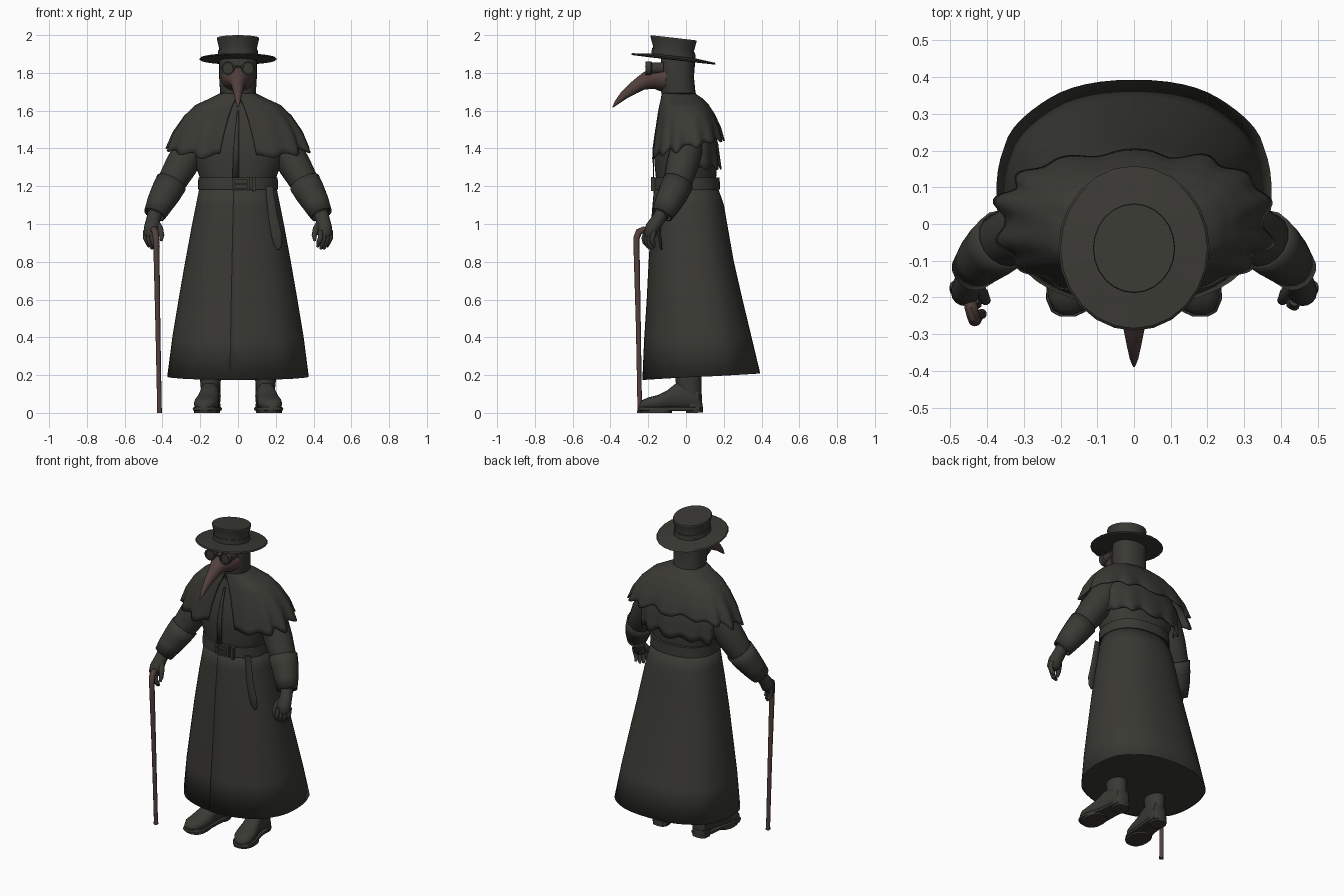
import bpy, bmesh, math
from mathutils import Vector

if "Cube" in bpy.data.objects:
    bpy.data.objects.remove(bpy.data.objects["Cube"])


def material(name, rgb):
    m = bpy.data.materials.new(name)
    m.diffuse_color = (*rgb, 1)
    m.use_nodes = True
    m.node_tree.nodes["Principled BSDF"].inputs["Base Color"].default_value = m.diffuse_color
    return m


CLOTH = material("dark_olive_cloth", (0.042, 0.041, 0.034))
BROWN = material("dark_red_brown", (0.085, 0.052, 0.047))


def loft(name, rings, mat, closed=True, caps=True, mirror=False, thick=0.0, angle=40):
    """Skin a list of equal-length rings."""
    bm = bmesh.new()
    vs = [[bm.verts.new(p) for p in r] for r in rings]
    n = len(rings[0])
    for a, b in zip(vs, vs[1:]):
        for i in range(n if closed else n - 1):
            j = (i + 1) % n
            bm.faces.new((a[i], a[j], b[j], b[i]))
    if caps and closed:
        bm.faces.new(vs[0])
        bm.faces.new(vs[-1])
    bmesh.ops.recalc_face_normals(bm, faces=bm.faces[:])
    me = bpy.data.meshes.new(name)
    bm.to_mesh(me)
    bm.free()
    ob = bpy.data.objects.new(name, me)
    bpy.context.collection.objects.link(ob)
    me.materials.append(mat)
    bpy.ops.object.select_all(action='DESELECT')
    ob.select_set(True)
    bpy.context.view_layer.objects.active = ob
    bpy.ops.object.shade_smooth_by_angle(angle=math.radians(angle))
    if thick:
        s = ob.modifiers.new("thickness", 'SOLIDIFY')
        s.thickness = thick
        s.offset = 0
    if mirror:
        ob.modifiers.new("mirror", 'MIRROR')
    return ob


def spow(v, e):
    return math.copysign(abs(v) ** (2 / e), v)


def body_pt(th, z, rx, yf, yb, e=2.3):
    """Point on a rounded body section; angle 0 is the front."""
    return Vector((rx * spow(math.sin(th), e),
                   (yf + yb) / 2 - (yb - yf) / 2 * spow(math.cos(th), e), z))


def body(name, secs, mat, n=40, e=2.3, **kw):
    return loft(name, [[body_pt(2 * math.pi * i / n, *s, e) for i in range(n)] for s in secs], mat, **kw)


def tube(name, pts, radii, mat, up=(0, 1, 0), axis=None, n=16, e=2.0, **kw):
    """Elliptical tube along a path; radii are (side, up) pairs."""
    P = [Vector(p) for p in pts]
    rings = []
    for k, p in enumerate(P):
        t = Vector(axis) if axis else P[min(k + 1, len(P) - 1)] - P[max(k - 1, 0)]
        t.normalize()
        side = t.cross(Vector(up)).normalized()
        nor = side.cross(t)
        a, b = radii[k] if isinstance(radii[k], tuple) else (radii[k], radii[k])
        rings.append([p + side * a * spow(math.cos(2 * math.pi * i / n), e)
                      + nor * b * spow(math.sin(2 * math.pi * i / n), e) for i in range(n)])
    return loft(name, rings, mat, **kw)


def resample(secs, steps):
    """Linear subdivision of section tables."""
    out = []
    for a, b in zip(secs, secs[1:]):
        out += [tuple(u + (v - u) * k / steps for u, v in zip(a, b)) for k in range(steps)]
    return out + [secs[-1]]


# Coat skirt: open sheet wrapped round with an overlapping front edge
skirt = [(1.21, .198, -.16, .16), (1.1, .22, -.17, .198), (1.0, .24, -.178, .215),
         (.8, .277, -.19, .25), (.6, .312, -.2, .295), (.4, .345, -.213, .342), (.192, .372, -.222, .39)]
rings = []
for k, (z, rx, yf, yb) in enumerate(skirt):
    w = k / (len(skirt) - 1)
    ring = []
    for i in range(65):
        th = -0.08 + i / 64 * (2 * math.pi + 0.16)
        s = 1 + 0.03 * max(0, 1 - i / 64 * 14)
        p = body_pt(th, z - 0.017 * w ** 3 * math.cos(th), rx * s, yf * s, yb)
        if abs(math.sin(th)) < .9:
            p.x *= 1 + 0.012 * w * w * math.cos(9 * th)
        ring.append(p)
    rings.append(ring)
loft("coat_skirt", rings, CLOTH, closed=False, thick=0.006)

# Underside of the skirt, closed around the boots
loft("skirt_underside", [[Vector((q.x * f, (q.y - .08) * f + .08, q.z + dz)) for q in rings[-1][1:-1]]
                         for f, dz in ((.99, .002), (.9, .02), (.6, .045), (.02, .05))], CLOTH)

# Coat torso
body("coat_torso", [(1.18, .195, -.155, .155), (1.25, .203, -.16, .16), (1.33, .235, -.168, .165),
                    (1.42, .25, -.165, .16), (1.52, .24, -.145, .14), (1.6, .18, -.12, .1),
                    (1.66, .09, -.11, .04)], CLOTH)
loft("coat_front_edge", [[Vector((x, y, z)) for x in (-.03 * w, .004)]
                         for w, y, z in ((1, -.172, 1.24), (.8, -.174, 1.4), (.5, -.16, 1.5), (.1, -.135, 1.6))],
     CLOTH, closed=False, thick=.006)


def cape(name, secs, a_top, a_hem, e, tilt, waves, depth):
    secs = resample(secs, 3)
    rings = []
    for k, (z, rx, yf, yb) in enumerate(secs):
        w = k / (len(secs) - 1)
        a = a_top + (a_hem - a_top) * w
        ring = []
        for i in range(145):
            th = a + (2 * math.pi - 2 * a) * i / 144
            c = math.cos(waves * th) * (0.7 + 0.3 * math.cos(4 * th + 1))
            s = 1 + depth * w ** 1.6 * c
            ring.append(body_pt(th, z - tilt * w ** 2 * math.cos(th) - 0.018 * w ** 2 * c,
                                rx * s, yf * s, yb * s, e))
        rings.append(ring)
    loft(name, rings, CLOTH, closed=False, thick=0.008, angle=60)


# Shoulder cape and the longer layer hanging under it at the back
cape("shoulder_cape", [(1.69, .09, -.125, .045), (1.66, .15, -.13, .085), (1.625, .225, -.14, .115),
                       (1.57, .282, -.152, .145), (1.49, .335, -.168, .175), (1.405, .367, -.18, .192)],
     .02, .2, 2.5, .05, 14, .06)
cape("lower_cape", [(1.56, .22, -.1, .13), (1.42, .27, -.12, .165), (1.285, .262, -.13, .178)],
     1.5, 1.75, 2.4, .02, 12, .045)

# Belt, buckle and hanging strap
body("belt", [(1.183, .2, -.165, .165), (1.183, .212, -.177, .18), (1.247, .21, -.175, .178),
              (1.247, .198, -.16, .16)], CLOTH, caps=False)
for name, x, z, hx, hz in (("buckle_top", .015, 1.24, .045, .006), ("buckle_bottom", .015, 1.185, .045, .006),
                           ("buckle_left", -.025, 1.212, .006, .032), ("buckle_right", .055, 1.212, .006, .032),
                           ("buckle_pin", .015, 1.212, .04, .005), ("belt_loop", .085, 1.212, .01, .038)):
    loft(name, [[Vector((x + sx * hx, y, z + sz * hz)) for sx, sz in ((-1, -1), (1, -1), (1, 1), (-1, 1))]
                for y in (-.165, -.186)], CLOTH)
tube("belt_strap", [(.165, -.135, 1.2), (.183, -.142, 1.05), (.205, -.14, .94), (.213, -.135, .89), (.215, -.13, .865)],
     [(.02, .008), (.024, .008), (.028, .008), (.022, .008), (.006, .005)], CLOTH)

# Sleeves, cuffs and gloves
tube("sleeve", [(.18, .01, 1.54), (.215, .01, 1.47), (.255, .0, 1.39), (.3, -.02, 1.31), (.355, -.045, 1.215),
                (.415, -.095, 1.105), (.445, -.13, 1.05)],
     [.06, .08, .086, .086, .076, .056, .04], CLOTH, mirror=True)
tube("cuff", [(.352, -.042, 1.22), (.382, -.067, 1.165), (.415, -.097, 1.105), (.442, -.128, 1.05)],
     [.081, .077, .067, .055], CLOTH, mirror=True, caps=False, thick=.008)
tube("glove_palm", [(.438, -.12, 1.07), (.449, -.15, 1.02), (.456, -.178, .98), (.46, -.19, .945), (.46, -.192, .93)],
     [.036, (.038, .036), (.042, .038), (.038, .035), (.025, .022)], CLOTH, mirror=True)
for i in range(4):
    x, y = .488 - .017 * i, -.168 - .014 * i
    d = (.012, .0, .0, .012)[i]
    tube("glove_finger", [(x, y, .965), (x, y - .012, .925), (x - .01, y - .008, .89 + d), (x - .016, y + .006, .868 + d)],
         [.014, .0145, .013, .007], CLOTH, n=10, mirror=True)
tube("glove_thumb", [(.435, -.165, 1.01), (.413, -.19, .975), (.404, -.208, .94), (.406, -.214, .91)],
     [.018, .017, .014, .007], CLOTH, n=10, mirror=True)

# Walking cane with bent handle
tube("cane", [(-.415, -.245, .0), (-.416, -.245, .03), (-.424, -.252, .45), (-.432, -.262, .88), (-.434, -.262, .925),
              (-.438, -.25, .958), (-.444, -.225, .97), (-.452, -.195, .962)],
     [.014, .012, .013, .016, .017, .018, .018, .015], BROWN, up=(1, 0, 0), n=12)

# Head in a close hood
body("hood_head", [(1.6, .085, -.1, .06), (1.66, .092, -.12, .06), (1.7, .095, -.132, .05), (1.78, .1, -.135, .042),
                   (1.84, .1, -.135, .047), (1.885, .098, -.13, .045)], CLOTH, n=32)

# Beaked mask
tube("beak_mask", [(0, -.105, 1.77), (0, -.14, 1.772), (0, -.175, 1.77), (0, -.21, 1.758), (0, -.24, 1.744), (0, -.28, 1.718),
                   (0, -.33, 1.68), (0, -.365, 1.645), (0, -.388, 1.618)],
     [(.09, .07), (.083, .068), (.07, .057), (.048, .047), (.038, .038), (.03, .032), (.02, .022), (.012, .013), (.003, .003)],
     BROWN, up=(0, 0, 1), n=20)
tube("beak_seam", [(0, -.16, 1.835), (0, -.2, 1.812), (0, -.24, 1.784), (0, -.29, 1.744), (0, -.34, 1.69), (0, -.382, 1.63)],
     [.005, .005, .005, .004, .004, .003], BROWN, up=(1, 0, 0), n=8)

# Round goggles
tube("goggle_rim", [(.053, y, 1.825) for y in (-.12, -.18, -.185, -.215, -.215, -.205)],
     [.03, .03, .036, .036, .029, .028], CLOTH, up=(0, 0, 1), axis=(0, -1, 0), n=24, mirror=True)
tube("goggle_bridge", [(-.03, -.205, 1.83), (0, -.21, 1.835), (.03, -.205, 1.83)], [.006] * 3, CLOTH, n=8)


# Wide-brimmed hat, tipped back
def lathe_hat(name, profile):
    rings = []
    for r, z in profile:
        ring = []
        for i in range(24):
            a = 2 * math.pi * i / 24
            y = r * 1.09 * math.sin(a)
            ring.append(Vector((r * math.cos(a), y - .066, z - .115 * y)))
        rings.append(ring)
    loft(name, rings, CLOTH, angle=30)


lathe_hat("hat", [(.09, 1.868), (.2, 1.869), (.206, 1.873), (.2, 1.879), (.104, 1.89), (.1, 1.93), (.112, 1.98), (.11, 1.986)])
lathe_hat("hat_band", [(.104, 1.886), (.107, 1.89), (.105, 1.918), (.1, 1.918)])

# Boots: foot, sole, heel and shaft
foot = [(.085, .14, .025, .08), (.07, .14, .045, .12), (.02, .143, .052, .15), (-.05, .15, .052, .145), (-.1, .158, .058, .105),
        (-.15, .166, .065, .08), (-.2, .174, .06, .068), (-.235, .179, .04, .052), (-.247, .181, .015, .03)]
tube("boot_foot", [(x, y, .014 + h / 2) for y, x, w, h in foot], [(w, h / 2) for y, x, w, h in foot],
     CLOTH, up=(0, 0, 1), axis=(0, -1, 0), e=2.4, mirror=True)
tube("boot_sole", [(x, y * 1.02, .021) for y, x, w, h in foot], [(w + .006, .011) for y, x, w, h in foot],
     CLOTH, up=(0, 0, 1), axis=(0, -1, 0), e=5, mirror=True)
tube("boot_heel", [(.142, .045, 0), (.142, .043, .05)], [(.047, .045), (.05, .045)], CLOTH, e=3, mirror=True)
tube("boot_tread", [(.17, -.16, 0), (.17, -.16, .02)], [(.063, .085)] * 2, CLOTH, e=2.4, mirror=True)
tube("boot_shaft", [(.143, .02, .07), (.145, .015, .15), (.147, .012, .2), (.147, .015, .27)],
     [(.05, .06), (.053, .068), (.057, .07), (.06, .072)], CLOTH, mirror=True)
